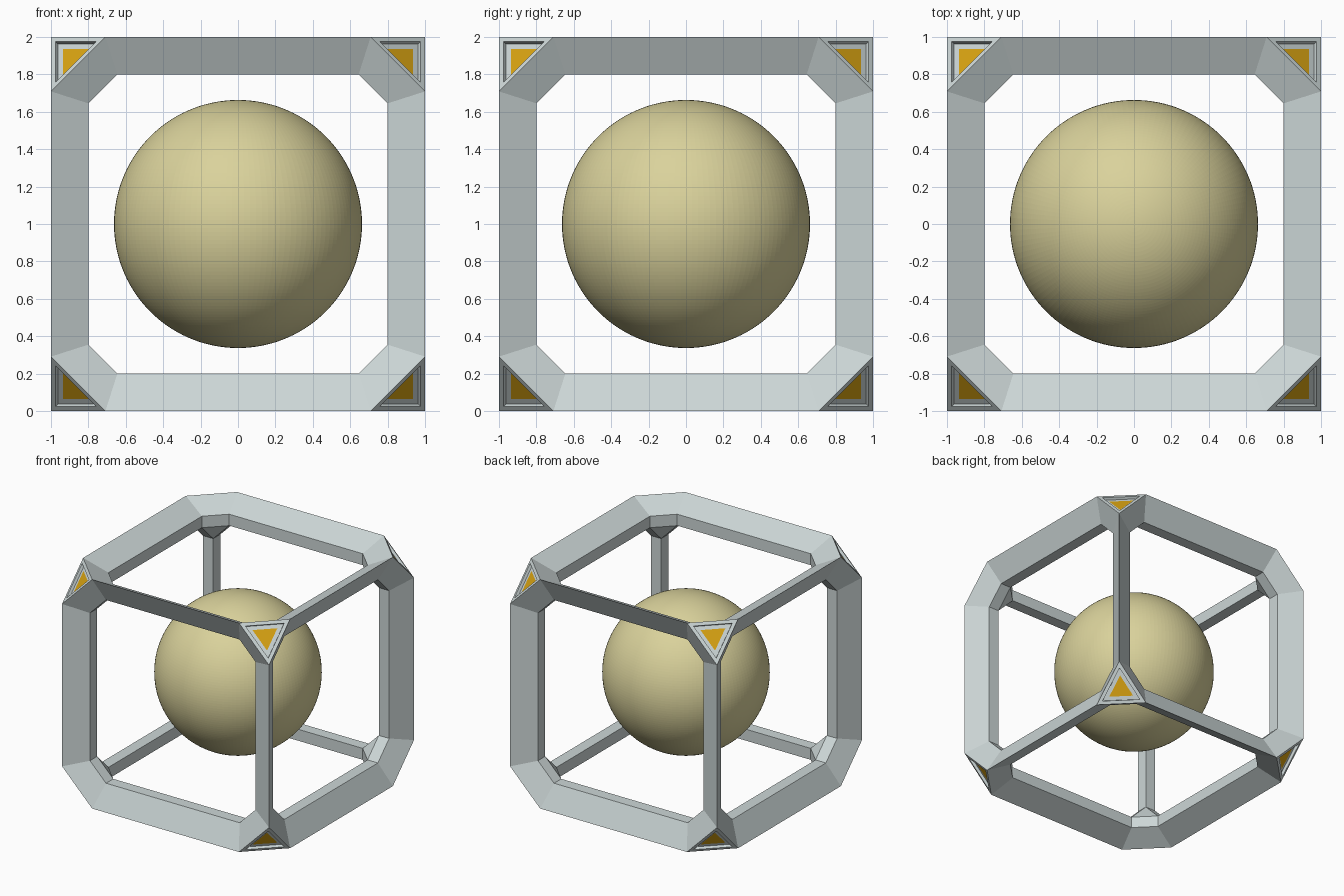
import bpy, bmesh
from mathutils import Vector

if "Cube" in bpy.data.objects:
    bpy.data.objects.remove(bpy.data.objects["Cube"])

CENTRE = Vector((0, 0, 1))


def material(name, rgb):
    m = bpy.data.materials.new(name)
    m.diffuse_color = (*rgb, 1)
    m.use_nodes = True
    m.node_tree.nodes["Principled BSDF"].inputs["Base Color"].default_value = m.diffuse_color
    return m


def make_object(name, bm, mats):
    mesh = bpy.data.meshes.new(name)
    bm.to_mesh(mesh)
    bm.free()
    for m in mats:
        mesh.materials.append(m)
    ob = bpy.data.objects.new(name, mesh)
    bpy.context.collection.objects.link(ob)
    ob.location = CENTRE
    return ob


def octagon(axis, sign, plane, a, b):
    """Eight points of a cut-corner square on one side of the cube."""
    pts = []
    for u, v in ((a, b), (b, a), (b, -a), (a, -b), (-a, -b), (-b, -a), (-b, a), (-a, b)):
        p = Vector((0, 0, 0))
        p[axis], p[(axis + 1) % 3], p[(axis + 2) % 3] = sign * plane, u, v
        pts.append(p)
    return pts


def face(bm, pts, mat=0):
    f = bm.faces.new([bm.verts.new(p) for p in pts])
    f.material_index = mat


def bridge(bm, r1, r2):
    n = len(r1)
    for i in range(n):
        j = (i + 1) % n
        face(bm, (r1[i], r1[j], r2[j], r2[i]))


def triangle(signs, half, cut):
    """Corner triangle of a truncated cube."""
    return [Vector([s * (cut if k == i else half) for k, s in enumerate(signs)]) for i in range(3)]


def shrink(pts, factor, depth=0.0):
    c = sum(pts, Vector()) / 3
    return [c + (p - c) * factor - c.normalized() * depth for p in pts]


grey = material("pale grey", (0.61, 0.68, 0.68))
gold = material("gold", (0.70, 0.37, 0.006))
khaki = material("pale khaki", (0.70, 0.645, 0.33))

OUT, OUT_CUT = 1.0, 0.709      # outer truncated cube
INN, INN_CUT = 0.8, 0.645      # inner truncated cube
MID = 0.9                      # depth where the sloped face ends

# Cube frame: sloped outer face and straight inner face round each opening
bm = bmesh.new()
for axis in range(3):
    for sign in (-1, 1):
        outer = octagon(axis, sign, OUT, OUT_CUT, OUT)
        mid = octagon(axis, sign, MID, INN_CUT, INN)
        inner = octagon(axis, sign, INN, INN_CUT, INN)
        bridge(bm, outer, mid)
        bridge(bm, mid, inner)

# Corners: flat rim, recessed ledge, gold panel, plain triangle inside
for sx in (-1, 1):
    for sy in (-1, 1):
        for sz in (-1, 1):
            s = (sx, sy, sz)
            t = triangle(s, OUT, OUT_CUT)
            rim = shrink(t, 0.755)
            floor = shrink(t, 0.755, 0.024)
            panel = shrink(t, 0.485, 0.024)
            bridge(bm, t, rim)
            bridge(bm, rim, floor)
            bridge(bm, floor, panel)
            face(bm, panel, 1)
            face(bm, triangle(s, INN, INN_CUT))
bmesh.ops.remove_doubles(bm, verts=bm.verts, dist=1e-4)
bmesh.ops.recalc_face_normals(bm, faces=bm.faces)
make_object("cube_frame", bm, (grey, gold))

# Ball floating in the middle, finely faceted
bm = bmesh.new()
bmesh.ops.create_uvsphere(bm, u_segments=128, v_segments=96, radius=0.663)
make_object("centre_ball", bm, (khaki,))
